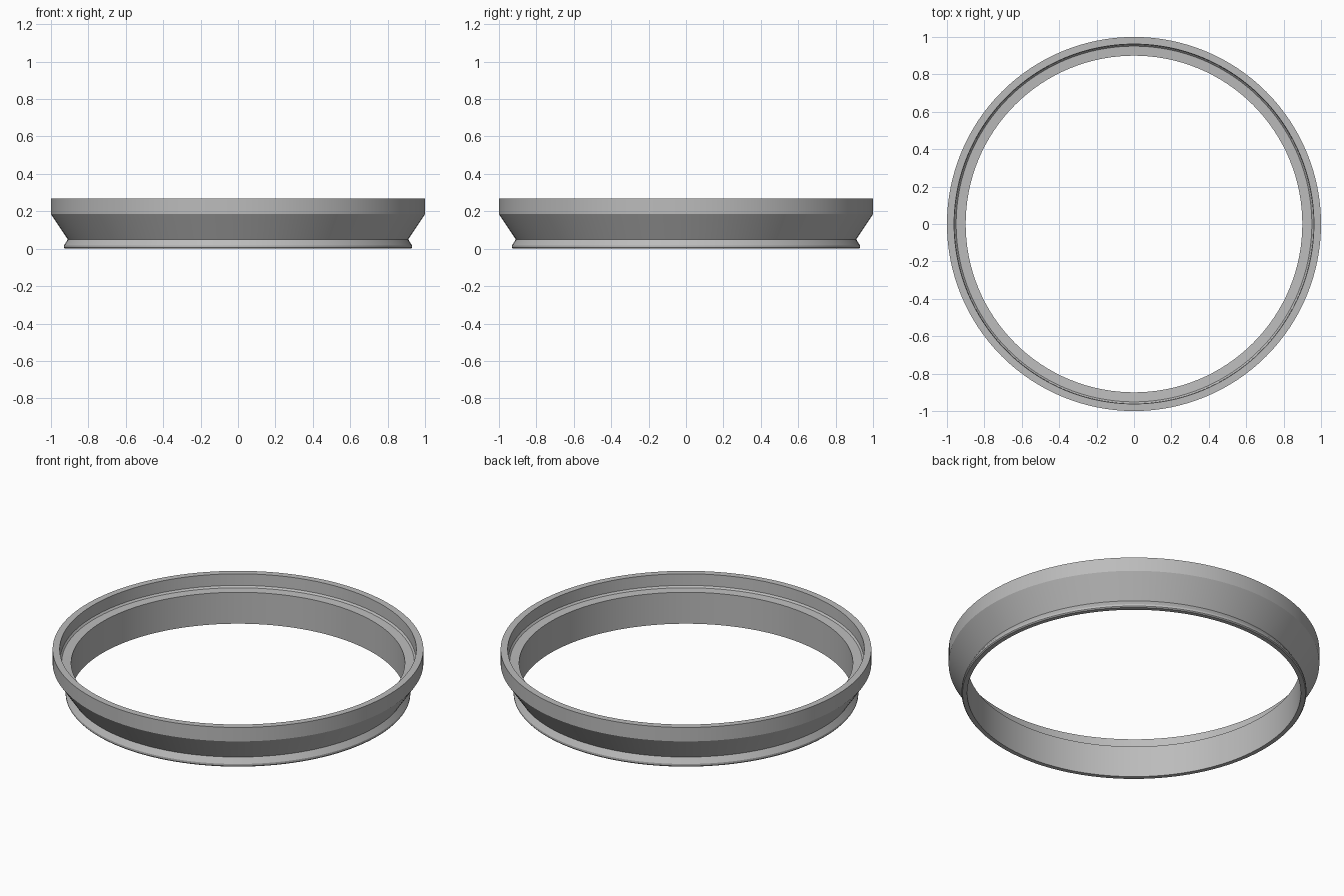
import bpy, bmesh, math

cube = bpy.data.objects.get("Cube")
if cube:
    bpy.data.objects.remove(cube, do_unlink=True)

grey = bpy.data.materials.new("plain grey")
grey.use_nodes = True
colour = (0.5, 0.5, 0.5, 1)
grey.diffuse_color = colour
grey.node_tree.nodes["Principled BSDF"].inputs["Base Color"].default_value = colour

# Cross-section as (radius, height): outside going up, then inside going down
profile = [
    (0.925, 0), (0.93, 0.006), (0.93, 0.018), (0.91, 0.05),   # foot lip and neck
    (1, 0.185), (1, 0.268),                                   # flare and outer band
    (0.962, 0.268), (0.96, 0.2), (0.951, 0.19),               # rim and recess
    (0.9, 0.187), (0.9, 0),                                   # ledge and bore
]

# Revolve the closed section around z
bm = bmesh.new()
verts = [bm.verts.new((r, 0, z)) for r, z in profile]
edges = [bm.edges.new((a, b)) for a, b in zip(verts, verts[1:] + verts[:1])]
bmesh.ops.spin(bm, geom=verts + edges, cent=(0, 0, 0), axis=(0, 0, 1),
               angle=math.tau, steps=128, use_merge=True)
bmesh.ops.remove_doubles(bm, verts=bm.verts, dist=0.0001)
bmesh.ops.recalc_face_normals(bm, faces=bm.faces)

mesh = bpy.data.meshes.new("stepped_ring")
bm.to_mesh(mesh)
bm.free()
mesh.materials.append(grey)
ring = bpy.data.objects.new("stepped_ring", mesh)
bpy.context.collection.objects.link(ring)

# Smooth around the ring, sharp at the section corners
bpy.context.view_layer.objects.active = ring
ring.select_set(True)
bpy.ops.object.shade_smooth_by_angle(angle=math.radians(25))
